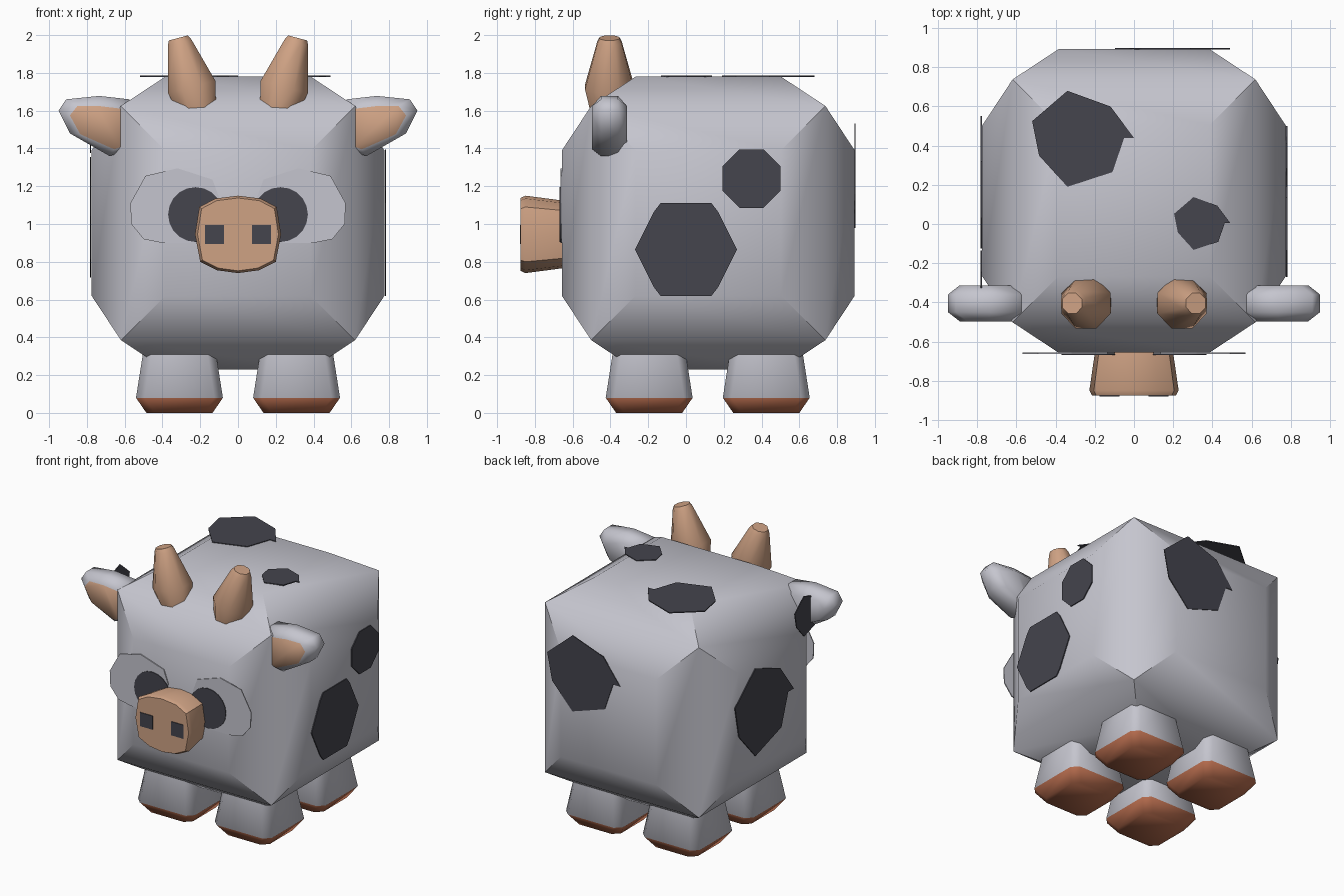
import bpy, bmesh, math
from mathutils import Vector, Matrix

if "Cube" in bpy.data.objects:
    bpy.data.objects.remove(bpy.data.objects["Cube"])


def material(name, rgb):
    m = bpy.data.materials.new(name)
    m.diffuse_color = (*rgb, 1)
    m.use_nodes = True
    m.node_tree.nodes["Principled BSDF"].inputs["Base Color"].default_value = m.diffuse_color
    return m


WHITE = material("soft_white", (0.56, 0.56, 0.62))
DARK = material("dark_grey", (0.058, 0.058, 0.075))
TAN = material("tan", (0.62, 0.36, 0.23))
HOOF = material("hoof_brown", (0.47, 0.15, 0.075))


def finish(name, bm, mats, rule=None, angle=40):
    """Turn a bmesh into a smooth shaded object; rule picks the material per face."""
    bmesh.ops.recalc_face_normals(bm, faces=bm.faces[:])
    bm.normal_update()
    if rule:
        for f in bm.faces:
            f.material_index = rule(f)
    me = bpy.data.meshes.new(name)
    bm.to_mesh(me)
    bm.free()
    for m in mats:
        me.materials.append(m)
    ob = bpy.data.objects.new(name, me)
    bpy.context.collection.objects.link(ob)
    bpy.ops.object.select_all(action='DESELECT')
    ob.select_set(True)
    bpy.context.view_layer.objects.active = ob
    bpy.ops.object.shade_smooth_by_angle(angle=math.radians(angle))
    return ob


def loft(name, rings, mats, rule=None, angle=40):
    """Skin a list of equal-length point rings and cap both ends."""
    bm = bmesh.new()
    vs = [[bm.verts.new(p) for p in r] for r in rings]
    n = len(rings[0])
    for a, b in zip(vs, vs[1:]):
        for i in range(n):
            j = (i + 1) % n
            bm.faces.new((a[i], a[j], b[j], b[i]))
    bm.faces.new(vs[0])
    bm.faces.new(vs[-1])
    return finish(name, bm, mats, rule, angle)


AXES = {  # horizontal and vertical direction of each side
    "front": ((1, 0, 0), (0, 0, 1)),
    "back": ((-1, 0, 0), (0, 0, 1)),
    "right": ((0, 1, 0), (0, 0, 1)),
    "left": ((0, -1, 0), (0, 0, 1)),
    "top": ((1, 0, 0), (0, 1, 0)),
}


def plate(name, pts, origin, side, mat, scale=1, thick=0.007):
    u, v = (Vector(a) for a in AXES[side])
    n = u.cross(v)
    o = Vector(origin)
    base = [o + u * a * scale + v * b * scale for a, b in pts]
    return loft(name, [base, [p + n * thick for p in base]], [mat], angle=20)


def circle(r, n, start=0.0):
    return [(r * math.cos(start + math.tau * i / n), r * math.sin(start + math.tau * i / n))
            for i in range(n)]


# Body: cube whose faces swell outwards to a smaller flat panel
C = Vector((0, 0.118, 1.005))
bm = bmesh.new()
bmesh.ops.create_cube(bm, size=1.24)
for f in bm.faces[:]:
    n = f.normal.copy()
    f2 = bmesh.ops.extrude_discrete_faces(bm, faces=[f])["faces"][0]
    for v in f2.verts:
        d = v.co.dot(n)
        v.co = (v.co - n * d) * (0.385 / 0.62) + n * 0.775
bmesh.ops.translate(bm, verts=bm.verts[:], vec=C)
finish("body", bm, [WHITE], angle=45)

# Hide patches
patch = [(-.06, .25), (.16, .17), (.28, .01), (.23, .01),
         (.17, -.165), (-.06, -.24), (-.205, -.08), (-.24, .095)]
plate("top_patch_large", patch, (-.28, .43, 1.778), "top", DARK)
plate("top_patch_small", patch, (.337, 0, 1.778), "top", DARK, 0.55)
plate("back_patch", patch, (.22, .891, 1.25), "back", DARK, 1.13)
plate("left_patch_large", patch, (-.777, .24, 1.03), "left", DARK, 1.3)
plate("left_patch_small", patch, (-.777, -.28, 1.52), "left", DARK, 0.6)
wide = [(.27, 0), (.17, .2), (.135, .245), (-.135, .245), (-.17, .2),
        (-.27, 0), (-.17, -.2), (-.135, -.245), (.135, -.245), (.17, -.2)]
plate("right_patch_large", wide, (.777, 0, .865), "right", DARK)
plate("right_patch_small", circle(.167, 8, math.pi / 8), (.777, .347, 1.24), "right", DARK)

# Muzzle: rounded square flaring forwards
half = [(0, .205), (.12, .19), (.205, .145), (.228, 0), (.2, -.145), (.11, -.19), (0, -.205)]
outline = half + [(-x, z) for x, z in half[-2:0:-1]]
loft("muzzle", [[(x * k, y, .945 + z * k) for x, z in outline]
                for y, k in ((-.6, .84), (-.85, 1), (-.875, .94))], [TAN])

eye = [(.10, 1.14), (.135, 1.235), (.32, 1.295), (.49, 1.255), (.57, 1.11),
       (.565, 1.0), (.5, .92), (.4, .9), (.24, .9), (.13, 1.0)]
ear_mid = [(.575, 1.66), (.735, 1.678), (.91, 1.66), (.95, 1.6),
           (.89, 1.48), (.68, 1.36), (.575, 1.39)]
ear_cap = [(.615, 1.61), (.74, 1.625), (.85, 1.625), (.89, 1.575),
           (.835, 1.475), (.655, 1.395), (.615, 1.41)]

for s, side in ((-1, "left"), (1, "right")):
    # Eye white, pupil and nostril
    plate(side + "_eye", [(s * x, z) for x, z in eye], (0, -.657, 0), "front", WHITE)
    plate(side + "_pupil", circle(.145, 20), (s * .225, -.664, 1.05), "front", DARK, thick=.005)
    plate(side + "_nostril", circle(.0707, 4, math.pi / 4), (s * .125, -.875, .945),
          "front", DARK, thick=.005)

    # Ear with a tan inner face
    loft(side + "_ear",
         [[(s * x, y, z) for x, z in pts] for y, pts in
          ((-.497, ear_cap), (-.45, ear_mid), (-.36, ear_mid), (-.313, ear_cap))],
         [WHITE, TAN], lambda f: int(f.normal.y < -.95), angle=60)

    # Horn: eight-sided, leaning outwards
    rings = []
    tilt = Matrix.Rotation(s * math.radians(15), 3, 'Y')
    for x, z, r in ((.2, 1.55, .095), (.245, 1.725, .14), (.309, 1.96, .07), (.316, 1.985, .056)):
        rings.append([Vector((s * x, -.405, z)) + tilt @ Vector((a, b, 0))
                      for a, b in circle(r, 8, math.pi / 8)])
    loft(side + "_horn", rings, [TAN], angle=50)

    # Legs: tapered blocks with brown hooves
    for y, end in ((-.195, "front"), (.425, "back")):
        rings = []
        for z, h in ((0, .175), (.08, .23), (.45, .172)):
            c = h - .045
            ring = [(h, -c), (h, c), (c, h), (-c, h), (-h, c), (-h, -c), (-c, -h), (c, -h)]
            rings.append([(s * .31 + a, y + b, z) for a, b in ring])
        loft(f"{side}_{end}_leg", rings, [WHITE, HOOF],
             lambda f: int(f.calc_center_median().z < .07), angle=48)
